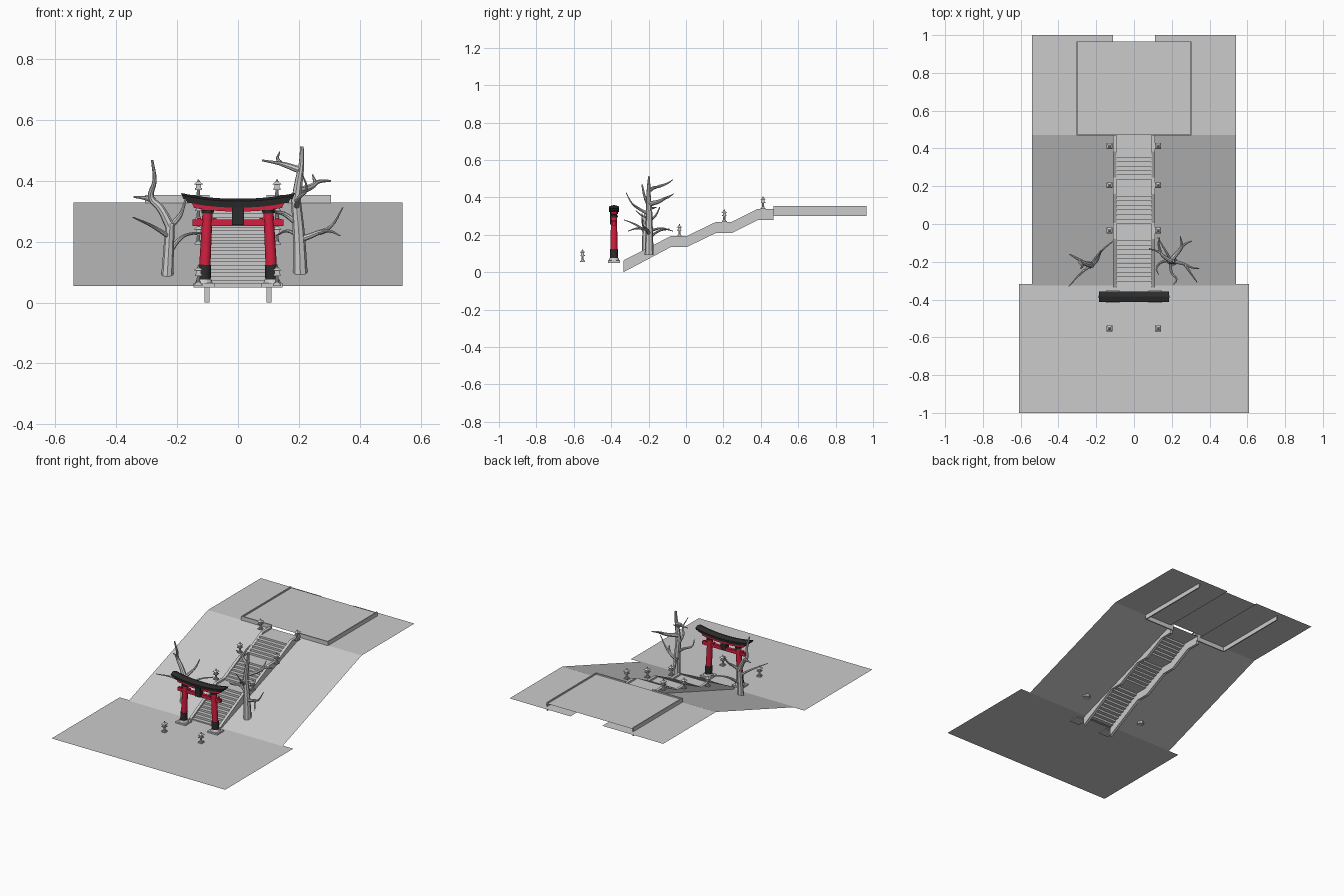
import bpy, bmesh, math
from mathutils import Vector

if "Cube" in bpy.data.objects:
    bpy.data.objects.remove(bpy.data.objects["Cube"])


def material(name, col):
    m = bpy.data.materials.new(name)
    m.diffuse_color = (*col, 1)
    m.use_nodes = True
    m.node_tree.nodes["Principled BSDF"].inputs["Base Color"].default_value = m.diffuse_color
    return m


GREY = material("stone_grey", (0.6, 0.6, 0.6))
RED = material("vermilion", (0.65, 0.014, 0.05))
BLACK = material("charcoal_black", (0.025, 0.025, 0.025))


def finish(bm, name, mat, smooth=False):
    me = bpy.data.meshes.new(name)
    bm.to_mesh(me)
    bm.free()
    me.materials.append(mat)
    for p in me.polygons:
        p.use_smooth = smooth
    ob = bpy.data.objects.new(name, me)
    bpy.context.collection.objects.link(ob)
    if smooth:
        bpy.ops.object.select_all(action='DESELECT')
        ob.select_set(True)
        bpy.context.view_layer.objects.active = ob
        bpy.ops.object.shade_smooth_by_angle(angle=math.radians(40))
    return ob


def add_box(bm, x0, x1, y0, y1, z0, z1):
    vs = bmesh.ops.create_cube(bm, size=1)["verts"]
    for v in vs:
        v.co = ((x0 + x1) / 2 + v.co.x * (x1 - x0), (y0 + y1) / 2 + v.co.y * (y1 - y0),
                (z0 + z1) / 2 + v.co.z * (z1 - z0))


def box(name, mat, *dims):
    bm = bmesh.new()
    add_box(bm, *dims)
    return finish(bm, name, mat)


def sheet(name, path, x0, x1):
    """Open strip: a (y, z) path swept from x0 to x1, facing up."""
    bm = bmesh.new()
    rows = [(bm.verts.new((x0, y, z)), bm.verts.new((x1, y, z))) for y, z in path]
    for a, b in zip(rows, rows[1:]):
        bm.faces.new((a[0], a[1], b[1], b[0]))
    return finish(bm, name, GREY)


def bar(name, mat, sections):
    """Closed bar through a list of cross-section rings."""
    bm = bmesh.new()
    rings = [[bm.verts.new(p) for p in s] for s in sections]
    n = len(rings[0])
    for a, b in zip(rings, rings[1:]):
        for i in range(n):
            bm.faces.new((a[i], a[(i + 1) % n], b[(i + 1) % n], b[i]))
    bm.faces.new(rings[0][::-1])
    bm.faces.new(rings[-1])
    bmesh.ops.recalc_face_normals(bm, faces=bm.faces)
    return finish(bm, name, mat)


def add_cone(bm, p, q, r1, r2, n=16):
    p, q = Vector(p), Vector(q)
    d = q - p
    vs = bmesh.ops.create_cone(bm, cap_ends=True, segments=n, radius1=r1, radius2=r2, depth=d.length)["verts"]
    rot = d.to_track_quat('Z', 'Y').to_matrix()
    for v in vs:
        v.co = rot @ v.co + (p + q) / 2


def cone(name, mat, *args):
    bm = bmesh.new()
    add_cone(bm, *args)
    return finish(bm, name, mat, True)


# terrain: lower court, and hillside with a slot for the stairs
sheet("lower_ground", [(-1, .055), (-.317, .055)], -.61, .61)
hill = [(-.325, .055), (.47, .328), (1, .328)]
sheet("hillside_left", hill, -.54, -.112)
sheet("hillside_right", hill, .112, .54)

# stairs: three flights with landings
path = [(-.328, .05)]
for y0, y1, z1, n in ((-.328, -.065, .183, 11), (0, .17, .258, 7), (.235, .375, .328, 6)):
    z0 = path[-1][1]
    path.append((y0, z0))
    for i in range(n):
        z = z0 + (z1 - z0) * (i + 1) / n
        path += [(y0 + (y1 - y0) * i / n, z), (y0 + (y1 - y0) * (i + 1) / n, z)]
path.append((.475, .328))
sheet("stairs", path[1:], -.095, .095)

# side walls of the stairs
top = [(-.335, .063), (-.08, .194), (.005, .194), (.16, .269), (.245, .269), (.385, .339), (.468, .339)]
for s, side in ((-1, "left"), (1, "right")):
    bar("stair_wall_" + side, GREY,
        [[(s * .093, y, z), (s * .11, y, z), (s * .11, y, z - d), (s * .093, y, z - d)]
         for (y, z), d in zip(top, [.063] + [.059] * 6)])
    # upper terrace kerbs
    a, b = sorted((s * .298, s * .305))
    box("terrace_kerb_" + side, GREY, a, b, .468, .965, .3, .353)
    a, b = sorted((s * .093, s * .305))
    box("terrace_front_" + side, GREY, a, b, .468, .475, .3, .353)
sheet("terrace_floor", [(.472, .345), (.965, .345)], -.3, .3)

# gate
GY = -.385
for s, side in ((-1, "left"), (1, "right")):
    bm = bmesh.new()
    add_box(bm, s * .112 - .035, s * .112 + .035, GY - .033, GY + .033, .05, .064)
    add_cone(bm, (s * .112, GY, .064), (s * .112, GY, .076), .029, .024)
    finish(bm, "gate_footing_" + side, GREY)
    at = lambda z: (s * (.115 - .05 * z), GY, z)
    cone("gate_pillar_sleeve_" + side, BLACK, at(.074), at(.124), .0215, .021)
    cone("gate_pillar_" + side, RED, at(.12), at(.3), .0185, .0165)
    cone("gate_pillar_collar_" + side, BLACK, at(.293), at(.304), .02, .021)
    for dx in (-.026, .026):
        x = s * .102 + dx
        box("gate_wedge_" + side, RED, x - .006, x + .006, GY - .012, GY + .012, .27, .278)
box("gate_tie_beam", RED, -.15, .15, GY - .009, GY + .009, .251, .272)
box("gate_tablet", BLACK, -.019, .019, GY - .022, GY + .012, .255, .312)


def swept(name, mat, half, profile, lift):
    secs = []
    for i in range(17):
        t = i / 8 - 1
        secs.append([(t * (half + (z - .33) * .4), GY + y, z + lift * abs(t) ** 2.2) for y, z in profile])
    bar(name, mat, secs)


swept("gate_lintel", RED, .157, [(-.016, .299), (.016, .299), (.016, .314), (-.016, .314)], .012)
swept("gate_under_roof", BLACK, .174, [(-.02, .312), (.02, .312), (.022, .324), (-.022, .324)], .017)
swept("gate_roof", BLACK, .183, [(-.026, .322), (.026, .322), (.028, .333), (0, .341), (-.028, .333)], .019)

# stone lanterns
for y, z in ((-.553, .055), (-.035, .19), (.205, .268), (.412, .338)):
    for x in (-.13, .128):
        bm = bmesh.new()
        for w, a, b in ((.013, 0, .006), (.009, .006, .011), (.012, .032, .038), (.0085, .038, .05)):
            add_box(bm, x - w, x + w, y - w, y + w, z + a, z + b)
        add_cone(bm, (x, y, z + .01), (x, y, z + .033), .0065, .0055, 10)
        vs = bmesh.ops.create_cone(bm, cap_ends=True, segments=4, radius1=.022, radius2=.007, depth=.009)["verts"]
        bmesh.ops.rotate(bm, verts=vs, cent=(0, 0, 0),
                         matrix=Vector((0, 0, 1)).rotation_difference(Vector((0, 0, 1))).to_matrix())
        c, k = math.cos(math.pi / 4), math.sin(math.pi / 4)
        for v in vs:
            px, py, pz = v.co
            if abs(px) < 1e-4 or abs(py) < 1e-4:
                px, py = px * c - py * k, px * k + py * c
            v.co = (x + px, y + py, z + .0545 + pz)
        add_cone(bm, (x, y, z + .059), (x, y, z + .067), .005, .002, 8)
        finish(bm, "lantern", GREY)


# bare trees: tapered tubes along limbs
def tree(name, limbs):
    for r0, r1, pts in limbs:
        cu = bpy.data.curves.new(name, 'CURVE')
        cu.dimensions = '3D'
        cu.bevel_depth = 1
        cu.bevel_resolution = 2
        cu.resolution_u = 4
        cu.use_fill_caps = True
        sp = cu.splines.new('BEZIER')
        sp.bezier_points.add(len(pts) - 1)
        for i, (b, p) in enumerate(zip(sp.bezier_points, pts)):
            b.co = p
            b.handle_left_type = b.handle_right_type = 'AUTO'
            b.radius = r0 + (r1 - r0) * i / (len(pts) - 1)
        tmp = bpy.data.objects.new(name, cu)
        bpy.context.collection.objects.link(tmp)
        bpy.context.view_layer.update()
        me = bpy.data.meshes.new_from_object(tmp.evaluated_get(bpy.context.evaluated_depsgraph_get()))
        bpy.data.objects.remove(tmp)
        bm = bmesh.new()
        bm.from_mesh(me)
        finish(bm, name, GREY, True)


tree("left_tree", [
    (.02, .015, [(-.233, -.217, .08), (-.228, -.217, .17), (-.223, -.217, .26)]),
    (.016, .004, [(-.223, -.217, .25), (-.255, -.21, .31), (-.285, -.2, .345), (-.274, -.22, .4), (-.282, -.235, .468)]),
    (.01, .003, [(-.275, -.2, .335), (-.305, -.18, .343), (-.342, -.16, .347)]),
    (.011, .003, [(-.222, -.217, .25), (-.195, -.19, .28), (-.184, -.165, .3), (-.17, -.14, .347)]),
    (.009, .002, [(-.225, -.217, .215), (-.28, -.26, .25), (-.345, -.33, .28)]),
    (.009, .003, [(-.228, -.217, .16), (-.195, -.17, .205), (-.17, -.14, .222), (-.11, -.09, .23)]),
])
tree("right_tree", [
    (.024, .016, [(.205, -.197, .092), (.2, -.197, .22), (.19, -.197, .34)]),
    (.017, .006, [(.19, -.197, .33), (.2, -.2, .4), (.208, -.2, .45), (.21, -.197, .513)]),
    (.012, .003, [(.204, -.2, .435), (.155, -.17, .452), (.135, -.15, .457), (.08, -.13, .467)]),
    (.008, .002, [(.14, -.15, .457), (.13, -.1, .475), (.137, -.07, .495)]),
    (.014, .003, [(.192, -.197, .365), (.24, -.14, .38), (.265, -.11, .397), (.305, -.09, .4)]),
    (.008, .002, [(.255, -.12, .392), (.25, -.09, .405), (.245, -.065, .42)]),
    (.011, .002, [(.2, -.197, .205), (.26, -.21, .228), (.305, -.23, .25), (.345, -.235, .313)]),
    (.008, .002, [(.27, -.215, .23), (.3, -.26, .235), (.335, -.31, .22)]),
    (.01, .002, [(.195, -.197, .26), (.15, -.2, .292), (.12, -.23, .3), (.13, -.27, .33)]),
    (.009, .002, [(.192, -.197, .31), (.2, -.26, .345), (.225, -.29, .37), (.21, -.32, .425)]),
    (.008, .002, [(.198, -.197, .22), (.16, -.13, .235), (.125, -.07, .22)]),
])
